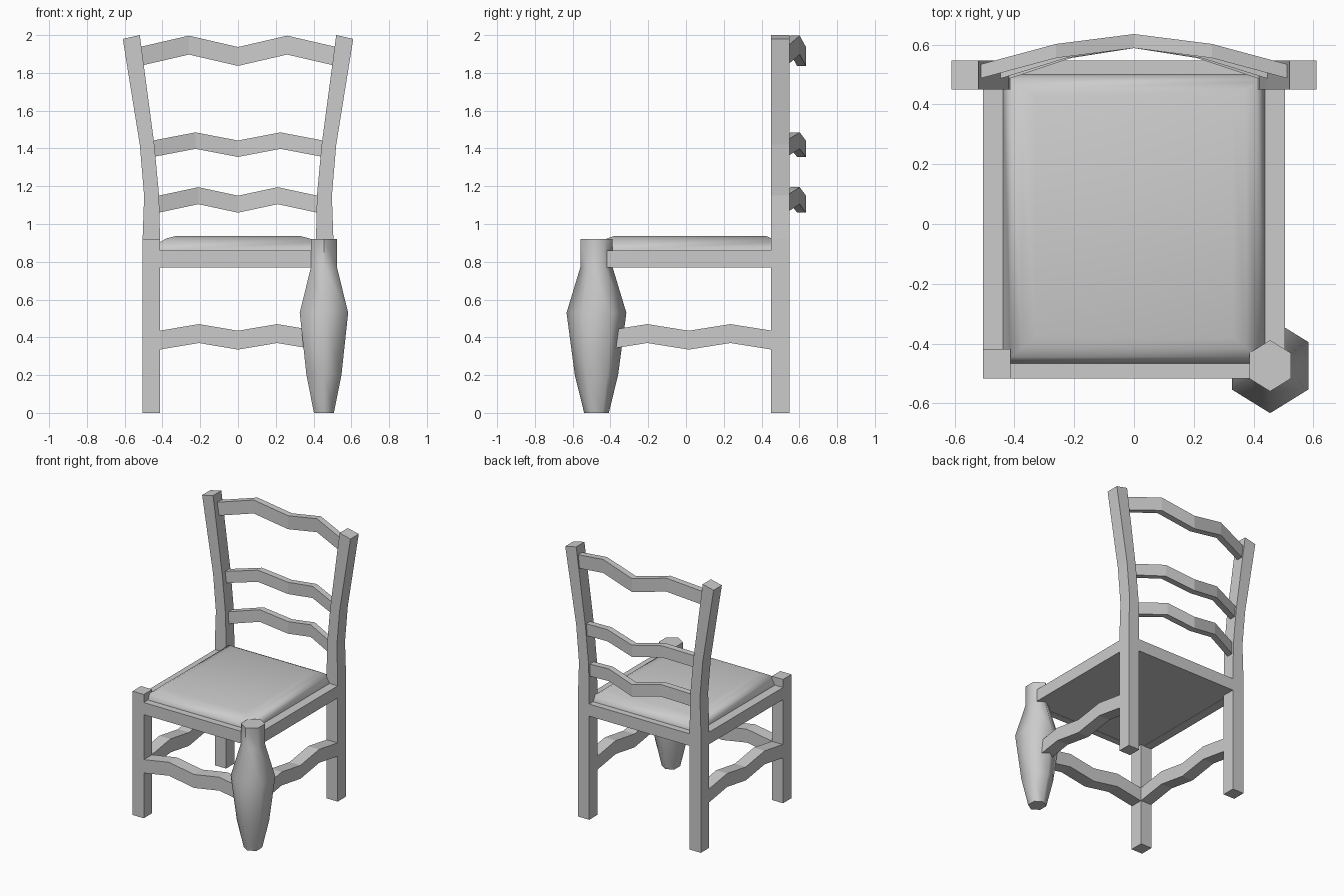
import bpy, math

if "Cube" in bpy.data.objects:
    bpy.data.objects.remove(bpy.data.objects["Cube"])


def make(name, verts, faces, smooth=None):
    mesh = bpy.data.meshes.new(name)
    mesh.from_pydata(verts, [], faces)
    obj = bpy.data.objects.new(name, mesh)
    bpy.context.collection.objects.link(obj)
    bpy.ops.object.select_all(action='DESELECT')
    obj.select_set(True)
    bpy.context.view_layer.objects.active = obj
    bpy.ops.object.mode_set(mode='EDIT')
    bpy.ops.mesh.select_all(action='SELECT')
    bpy.ops.mesh.normals_make_consistent(inside=False)
    bpy.ops.object.mode_set(mode='OBJECT')
    if smooth:
        bpy.ops.object.shade_smooth_by_angle(angle=math.radians(smooth))
    return obj


def loft(name, rings, smooth=None):
    """Skin a list of equal-length rings and cap both ends."""
    n = len(rings[0])
    verts = [v for r in rings for v in r]
    faces = [(k * n + i, k * n + (i + 1) % n, (k + 1) * n + (i + 1) % n, (k + 1) * n + i)
             for k in range(len(rings) - 1) for i in range(n)]
    faces += [tuple(range(n)), tuple(range(len(verts) - n, len(verts)))]
    return make(name, verts, faces, smooth)


def rect(x0, x1, y0, y1, z, z1=None):
    z1 = z if z1 is None else z1
    return [(x0, y0, z), (x1, y0, z1), (x1, y1, z1), (x0, y1, z)]


def box(name, x0, x1, y0, y1, z0, z1):
    return loft(name, [rect(x0, x1, y0, y1, z0), rect(x0, x1, y0, y1, z1)])


def slat(name, path, height, depth, along_y=False):
    """Wavy bar: path holds (along, offset, bottom z)."""
    rings = []
    for a, o, z in path:
        ring = [(a, o, z), (a, o + depth, z), (a, o + depth, z + height), (a, o, z + height)]
        rings.append([(q, p, r) for p, q, r in ring] if along_y else ring)
    return loft(name, rings)


# back legs, flaring outward above the seat: (outer x, inner x, outer z, inner z)
POST = [(0.505, 0.413, 0, 0), (0.505, 0.413, 0.92, 0.92), (0.497, 0.418, 1.15, 1.15),
        (0.52, 0.443, 1.42, 1.42), (0.61, 0.52, 1.98, 2.0)]
for side, s in (("left", -1), ("right", 1)):
    loft("back_leg_" + side,
         [rect(s * xo, s * xi, 0.45, 0.547, zo, zi) for xo, xi, zo, zi in POST])

# square front leg
box("front_leg_left", -0.505, -0.413, -0.517, -0.418, 0, 0.92)

# six-sided bulging front leg
rings = []
for r, z in [(0.061, 0), (0.107, 0.2), (0.148, 0.53), (0.08, 0.77), (0.08, 0.92)]:
    rings.append([(0.455 + r * math.sin(i * math.pi / 3),
                   -0.474 + 1.07 * r * math.cos(i * math.pi / 3), z) for i in range(6)])
loft("front_leg_right", rings, 62)

# seat frame rails
for side, s in (("left", -1), ("right", 1)):
    box("seat_rail_" + side, *sorted((s * 0.505, s * 0.438)), -0.418, 0.45, 0.77, 0.86)
box("seat_rail_front", -0.413, 0.413, -0.517, -0.465, 0.77, 0.86)
box("seat_rail_back", -0.413, 0.413, 0.498, 0.547, 0.77, 0.86)

# padded seat
loft("seat", [rect(-0.438, 0.438, -0.467, 0.5, 0.772), rect(-0.438, 0.438, -0.467, 0.5, 0.86),
              rect(-0.412, 0.412, -0.445, 0.475, 0.905),
              rect(-0.375, 0.375, -0.415, 0.45, 0.925),
              rect(-0.33, 0.33, -0.38, 0.425, 0.936)], 50)

# wavy back slats, bowed backwards
for name, w, z, lift, h in [("back_slat_lower", 0.42, 1.06, 0.045, 0.09),
                            ("back_slat_middle", 0.45, 1.355, 0.043, 0.087),
                            ("back_slat_top", 0.52, 1.837, 0.06, 0.1)]:
    slat(name, [(-w, 0.485, z), (-w / 2, 0.555, z + lift), (0, 0.588, z),
                (w / 2, 0.555, z + lift), (w, 0.485, z)], h, 0.047)

# wavy leg stretchers on front and sides
WAVE = [(-1, 0.335), (-0.5, 0.37), (0, 0.335), (0.5, 0.37), (1, 0.335)]
slat("stretcher_front", [(t * 0.415, -0.515, z) for t, z in WAVE], 0.1, 0.095)
for side, x in (("left", -0.503), ("right", 0.413)):
    slat("stretcher_" + side, [(0.015 + t * 0.44, x, z) for t, z in WAVE], 0.1, 0.09, True)
